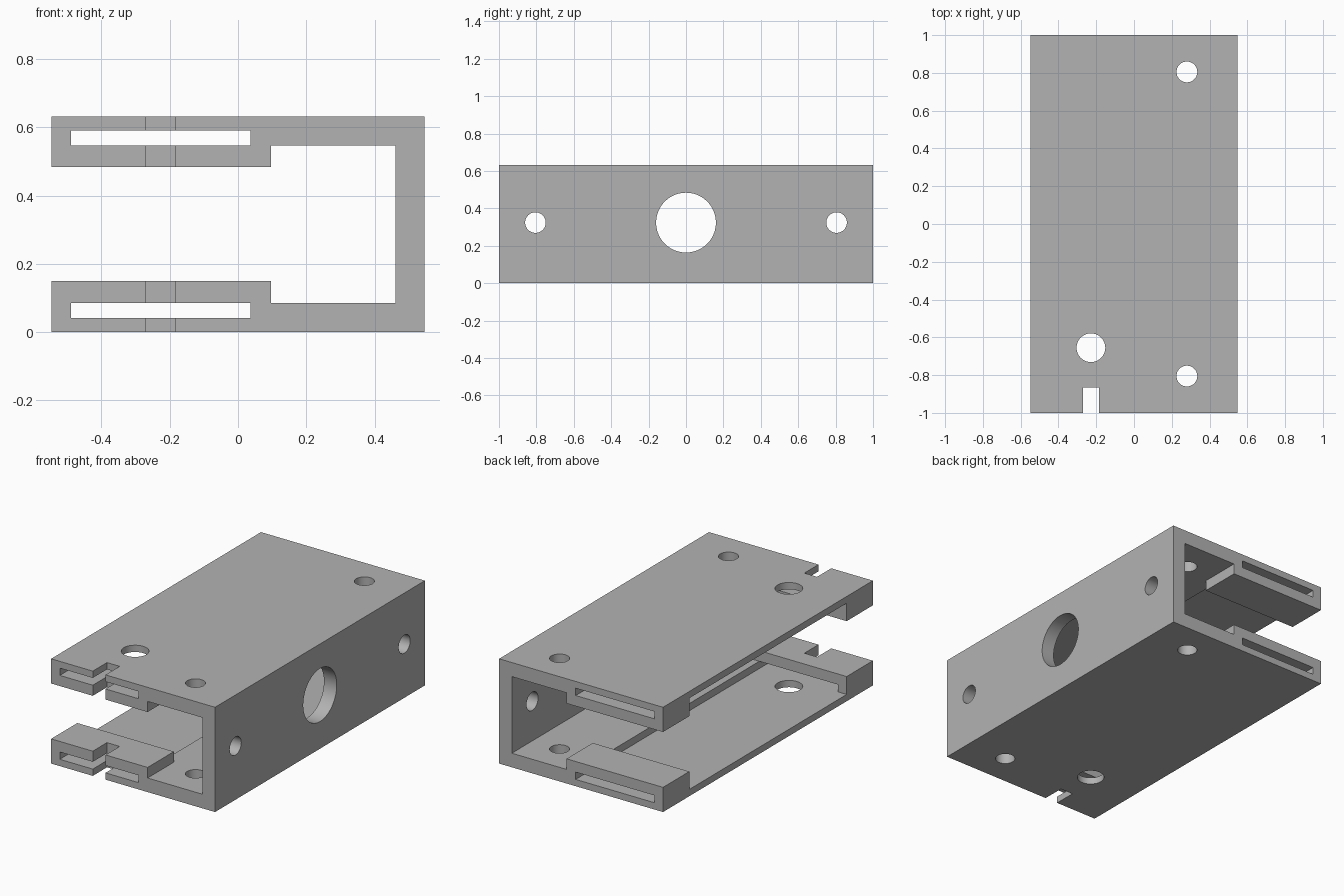
import bpy
from math import pi

cube = bpy.data.objects.get("Cube")
if cube:
    bpy.data.objects.remove(cube, do_unlink=True)

W, L, H = 0.547, 1.0, 0.632      # half width, half length, height
WALL, PLATE, SKIN = 0.462, 0.085, 0.041
LIP = 0.149                      # thickness of the end lips
LIP_Y = 0.75                     # where the lips begin
FAR = 1.2                        # overshoot for cutters

metal = bpy.data.materials.new("light grey")
metal.use_nodes = True
grey = (0.45, 0.45, 0.45, 1)
metal.diffuse_color = grey
metal.node_tree.nodes["Principled BSDF"].inputs["Base Color"].default_value = grey


def box(name, x, y, z):
    """Box spanning the given (low, high) ranges."""
    spans = (x, y, z)
    bpy.ops.mesh.primitive_cube_add(size=1, location=[(a + b) / 2 for a, b in spans])
    ob = bpy.context.object
    ob.name = name
    ob.scale = [b - a for a, b in spans]
    bpy.ops.object.transform_apply(location=True, rotation=True, scale=True)
    return ob


def drill(radius, location, depth, rotation=(0, 0, 0)):
    bpy.ops.mesh.primitive_cylinder_add(vertices=48, radius=radius, depth=depth,
                                        location=location, rotation=rotation)
    return bpy.context.object


def cut(target, cutter):
    """Subtract the cutter from the target and discard it."""
    cutter.hide_render = True
    mod = target.modifiers.new("cut", 'BOOLEAN')
    mod.operation = 'DIFFERENCE'
    mod.solver = 'EXACT'
    mod.object = cutter
    bpy.context.view_layer.objects.active = target
    bpy.ops.object.modifier_apply(modifier=mod.name)
    bpy.data.objects.remove(cutter, do_unlink=True)


body = box("channel_bracket", (-W, W), (-L, L), (0, H))

# Open throat between the lips, and the taller room beside the wall
cut(body, box("throat", (-FAR, WALL), (-FAR, FAR), (LIP, H - LIP)))
cut(body, box("room", (0.097, WALL), (-FAR, FAR), (PLATE, H - PLATE)))

# Between the end lips the plates step down to a thin skin
cut(body, box("lip_gap", (-FAR, 0.2), (-LIP_Y, LIP_Y), (PLATE, H - PLATE)))
cut(body, box("thin_floor", (-FAR, 0.036), (-LIP_Y, LIP_Y), (SKIN, H - SKIN)))

# Slots running through the lips at both ends
for low, high in ((SKIN, PLATE), (H - PLATE, H - SKIN)):
    cut(body, box("slot", (-0.489, 0.036), (-FAR, FAR), (low, high)))

# Notch in the front edge
cut(body, box("notch", (-0.269, -0.184), (-FAR, -0.865), (-1, 1)))

# Holes through the upper and lower plates
for x, y, r in ((0.28, 0.805, 0.055), (0.28, -0.805, 0.055), (-0.228, -0.655, 0.076)):
    cut(body, drill(r, (x, y, H / 2), 2))

# Holes through the side wall
for y, r in ((-0.805, 0.055), (0, 0.16), (0.805, 0.055)):
    cut(body, drill(r, (W, y, 0.324), 0.5, (0, pi / 2, 0)))

body.data.materials.clear()
body.data.materials.append(metal)
bpy.ops.object.select_all(action='DESELECT')
body.select_set(True)
bpy.context.view_layer.objects.active = body
bpy.ops.object.shade_smooth_by_angle(angle=pi / 6)
